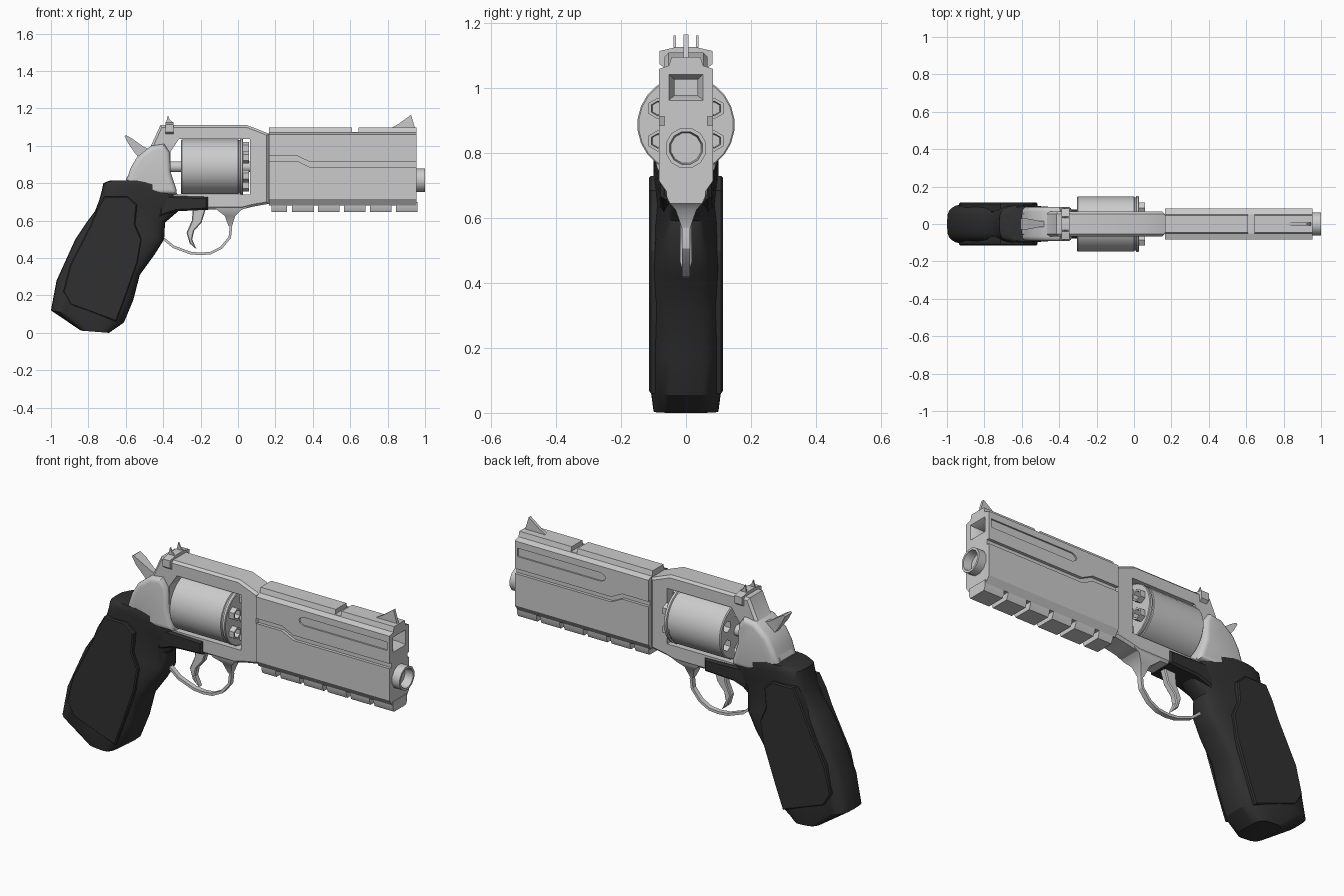
import bpy, bmesh, math
from mathutils import Vector

if "Cube" in bpy.data.objects:
    bpy.data.objects.remove(bpy.data.objects["Cube"])

dark = bpy.data.materials.new("dark_rubber")
dark.diffuse_color = (0.03, 0.03, 0.03, 1)
dark.use_nodes = True
dark.node_tree.nodes["Principled BSDF"].inputs["Base Color"].default_value = dark.diffuse_color


def loft(name, rings, bevel=0, segs=1, mat=None):
    """Skin a list of equal-length rings and cap both ends."""
    bm = bmesh.new()
    vs = [[bm.verts.new(p) for p in r] for r in rings]
    n = len(rings[0])
    for a, b in zip(vs, vs[1:]):
        for i in range(n):
            j = (i + 1) % n
            bm.faces.new((a[i], a[j], b[j], b[i]))
    caps = [bm.faces.new(vs[0]), bm.faces.new(vs[-1])]
    bmesh.ops.recalc_face_normals(bm, faces=bm.faces)
    if bevel:
        edges = list({e for f in caps for e in f.edges})
        bmesh.ops.bevel(bm, geom=edges, offset=bevel, segments=segs,
                        profile=0.5, affect='EDGES', clamp_overlap=True)
    me = bpy.data.meshes.new(name)
    bm.to_mesh(me)
    bm.free()
    ob = bpy.data.objects.new(name, me)
    bpy.context.collection.objects.link(ob)
    if mat:
        me.materials.append(mat)
    return ob


def prism(name, pts, a, b, axis='y', **kw):
    """Extrude an (x,z) profile along y, or a (y,z) profile along x."""
    if axis == 'y':
        return loft(name, [[(p, t, q) for p, q in pts] for t in (a, b)], **kw)
    return loft(name, [[(t, p, q) for p, q in pts] for t in (a, b)], **kw)


def box(name, x0, x1, y0, y1, z0, z1, **kw):
    return prism(name, [(x0, z0), (x1, z0), (x1, z1), (x0, z1)], y0, y1, **kw)


def turned(name, prof, cy, cz, n, **kw):
    """Lathe (x, radius) pairs around a line parallel to x."""
    return loft(name, [[(x, cy + r * math.cos(math.tau * (i + .5) / n),
                         cz + r * math.sin(math.tau * (i + .5) / n)) for i in range(n)]
                       for x, r in prof], **kw)


def cut(ob, *cutters):
    for c in cutters:
        c.hide_render = True
        m = ob.modifiers.new("cut", 'BOOLEAN')
        m.operation, m.solver, m.object = 'DIFFERENCE', 'EXACT', c
        bpy.context.view_layer.objects.active = ob
        bpy.ops.object.modifier_apply(modifier=m.name)
        bpy.data.objects.remove(c)


# Barrel shroud with side grooves, shallow slots, top notch and front recess
half = [(.045, 1.097), (.052, 1.07), (.083, 1.06), (.083, .715), (.06, .682)]
barrel = prism("barrel_shroud", half + [(-y, z) for y, z in reversed(half)], .165, .955, 'x')
path = [(.1, .945), (.32, .945), (.385, .913), (1.0, .913)]
groove = path + [(x, z - .027) for x, z in reversed(path)]
slot = [(.94, .98), (.94, 1.025), (.445, 1.025), (.425, 1.015), (.418, 1.0025), (.425, .99), (.445, .98)]
for s in (-1, 1):
    cut(barrel, prism("cutter", groove, s * .067, s * .12),
        prism("cutter", slot, s * .075, s * .12))
cut(barrel, box("cutter", .61, .645, -.1, .1, 1.073, 1.2),
    loft("cutter", [[(x, -y, 1.003 - z), (x, y, 1.003 - z), (x, y, 1.003 + z), (x, -y, 1.003 + z)]
                    for x, y, z in ((.97, .06, .046), (.955, .053, .04), (.925, .035, .024), (.87, .035, .024))]))

# Muzzle
turned("muzzle", [(.9, .064), (1.0, .064), (1.0, .052), (.93, .045)], 0, .816, 12)

# Under-barrel rail blocks
for i in range(6):
    x0 = .18 if i == 0 else .29 + .1385 * (i - 1)
    x1 = .263 if i == 0 else x0 + .115
    prism("rail_block", [(-.06, .7), (.06, .7), (.06, .668), (.05, .645), (-.05, .645), (-.06, .668)],
          x0, x1, 'x')

# Front sight blade
prism("front_sight", [(.81, 1.09), (.86, 1.118), (.925, 1.166), (.948, 1.09)], -.008, .008)

# Frame with cylinder window
frame = prism("frame", [(-.415, 1.11), (.05, 1.11), (.165, 1.065), (.165, .69), (.08, .675), (.02, .66),
                        (-.4, .66), (-.55, .75), (-.6, .82), (-.535, .94), (-.47, .99)],
              -.066, .066, bevel=.012)
window = [(-.315, 1.037), (.065, 1.037), (.065, .74), (-.325, .74), (-.36, .86), (-.36, .97)]
cut(frame, prism("cutter", window, -.2, .2))

# Rounded recoil shield behind the cylinder
prism("recoil_shield", [(-.605, .79), (-.575, .88), (-.54, .94), (-.465, 1.0), (-.395, 1.01), (-.365, .965),
                        (-.36, .86), (-.33, .77), (-.33, .74), (-.58, .74)], -.092, .092, bevel=.035, segs=4)

# Cylinder with six chambers and hexagonal chamber mouths
drum = turned("cylinder", [(-.305, .143), (-.3, .148), (0, .148), (.003, .143), (.01, .143), (.013, .15),
                           (.025, .15), (.028, .146)], 0, .888, 24)
for k in range(6):
    a = math.radians(30 + 60 * k)
    cy, cz = .1 * math.cos(a), .888 + .1 * math.sin(a)
    cut(drum, turned("cutter", [(-.4, .03), (-.25, .03)], cy, cz, 6))
    turned("chamber_mouth", [(.02, .033), (.058, .033), (.058, .023), (.03, .02)], cy, cz, 6)
turned("cylinder_axle", [(-.37, .03), (.08, .03)], 0, .888, 12)

# Hammer spur, flaring toward its tip
loft("hammer", [[(x, -w, z), (x, w, z), (u, w, v), (u, -w, v)] for x, z, u, v, w in (
    (-.607, 1.052, -.598, 1.057, .03), (-.585, 1.01, -.565, 1.038, .028),
    (-.55, .96, -.505, .995, .016), (-.5, .9, -.44, .97, .016))])

# Rear sight
prism("rear_sight_base", [(-.082, 1.075), (-.082, 1.115), (-.03, 1.127), (.03, 1.127), (.082, 1.115),
                          (.082, 1.075), (.062, 1.06), (-.062, 1.06)], -.388, -.345, 'x')
for s in (-1, 1):
    prism("rear_sight_post", [(-.388, 1.11), (-.375, 1.163), (-.365, 1.14), (-.345, 1.12)],
          s * .031, s * .039)

# Trigger, flared guard root and guard loop
prism("trigger", [(-.24, .67), (-.17, .67), (-.195, .59), (-.235, .545), (-.245, .5), (-.222, .447),
                  (-.258, .478), (-.275, .535), (-.247, .6)], -.018, .018, bevel=.005)
loft("guard_root", [[(a, -h, z), (b, -h, z), (b, h, z), (a, h, z)] for z, a, b, h in (
    (.685, -.13, .07, .064), (.655, -.11, .015, .058), (.625, -.07, -.015, .032), (.57, -.051, -.032, .013))])
pts = [Vector((x, 0, z)) for x, z in (
    (-.045, .63), (-.038, .56), (-.044, .51), (-.09, .455), (-.145, .427), (-.2, .422), (-.255, .427),
    (-.345, .46), (-.39, .497), (-.43, .53))]
rings = []
for i, p in enumerate(pts):
    t = (pts[min(i + 1, len(pts) - 1)] - pts[max(i - 1, 0)]).normalized()
    n = Vector((t.z, 0, -t.x)) * .007
    w = Vector((0, .013, 0))
    rings.append([p - n - w, p + n - w, p + n + w, p - n + w])
loft("trigger_guard", rings)

# Grip lofted from tilted sections: back x,z, front x,z, back and front half-width
stations = [(-.84, .012, -.69, .0, .1, .1), (-1.0, .12, -.61, .055, .111, .111),
            (-.97, .28, -.56, .175, .111, .111), (-.87, .5, -.525, .31, .111, .111),
            (-.81, .59, -.445, .42, .111, .1), (-.765, .65, -.395, .5, .111, .085),
            (-.742, .71, -.39, .59, .111, .07), (-.727, .765, -.32, .65, .111, .075),
            (-.72, .8, -.32, .735, .108, .085), (-.69, .813, -.35, .785, .104, .088),
            (-.67, .815, -.4, .812, .098, .086)]
N, sections = 28, []
for bx, bz, fx, fz, wb, wf in stations:
    ring = []
    for i in range(N):
        c, s = math.cos(math.tau * i / N), math.sin(math.tau * i / N)
        u = math.copysign(abs(c) ** .55, c)
        v = math.copysign(abs(s) ** .55, s)
        k = (u + 1) / 2
        ring.append((bx + (fx - bx) * k, v * (wb + (wf - wb) * k), bz + (fz - bz) * k))
    sections.append(ring)
loft("grip", sections, mat=dark)
prism("grip_tongue", [(-.42, .735), (-.16, .727), (-.16, .658), (-.33, .65), (-.42, .62)],
      -.078, .078, bevel=.01, mat=dark)

# Raised side panels on the grip
panel = [(-.715, .73), (-.59, .73), (-.54, .685), (-.55, .58), (-.515, .5), (-.535, .38), (-.605, .18),
         (-.65, .06), (-.895, .15), (-.935, .22), (-.9, .36), (-.79, .575), (-.755, .66)]
for s in (-1, 1):
    prism("grip_panel", panel, s * .06, s * .114, bevel=.006, mat=dark)

# Smooth rounded surfaces, keep hard edges
for ob in bpy.context.scene.objects:
    ob.select_set(True)
    bpy.context.view_layer.objects.active = ob
bpy.ops.object.shade_smooth_by_angle(angle=math.radians(32))
